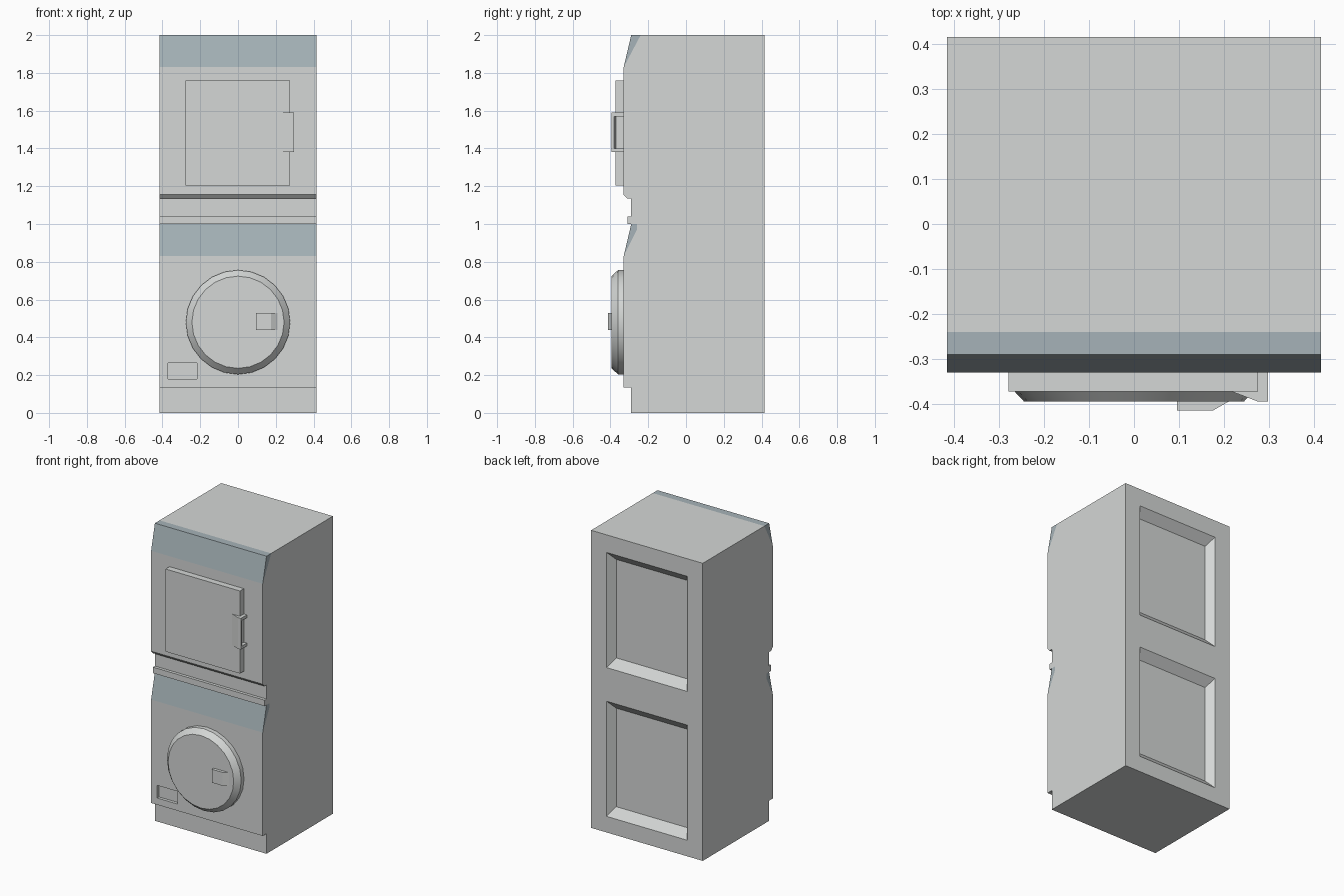
import bpy, bmesh, math

if "Cube" in bpy.data.objects:
    bpy.data.objects.remove(bpy.data.objects["Cube"])

def material(name, rgb):
    m = bpy.data.materials.new(name)
    m.diffuse_color = (*rgb, 1)
    m.use_nodes = True
    m.node_tree.nodes["Principled BSDF"].inputs["Base Color"].default_value = m.diffuse_color
    return m

GREY = material("light_grey_metal", (0.66, 0.68, 0.67))
BLUE = material("blue_grey_panel", (0.38, 0.45, 0.48))

def loft(name, a, b, mat):
    """Solid between two matching rings of points."""
    bm = bmesh.new()
    ra = [bm.verts.new(p) for p in a]
    rb = [bm.verts.new(p) for p in b]
    bm.faces.new(ra)
    bm.faces.new(rb[::-1])
    n = len(a)
    for i in range(n):
        j = (i + 1) % n
        bm.faces.new((ra[j], ra[i], rb[i], rb[j]))
    bmesh.ops.recalc_face_normals(bm, faces=bm.faces)
    me = bpy.data.meshes.new(name)
    bm.to_mesh(me)
    bm.free()
    me.materials.append(mat)
    ob = bpy.data.objects.new(name, me)
    bpy.context.collection.objects.link(ob)
    return ob

def side_prism(name, yz, x0, x1, mat):
    return loft(name, [(x0, y, z) for y, z in yz], [(x1, y, z) for y, z in yz], mat)

def plan_prism(name, xy, z0, z1, mat):
    return loft(name, [(x, y, z0) for x, y in xy], [(x, y, z1) for x, y in xy], mat)

def rect(x0, x1, z0, z1, y):
    return [(x0, y, z0), (x1, y, z0), (x1, y, z1), (x0, y, z1)]

def cut(target, cutter):
    cutter.hide_render = True
    mod = target.modifiers.new("cut", 'BOOLEAN')
    mod.operation = 'DIFFERENCE'
    mod.solver = 'EXACT'
    mod.object = cutter
    bpy.context.view_layer.objects.active = target
    bpy.ops.object.modifier_apply(modifier=mod.name)
    bpy.data.objects.remove(cutter)

W = 0.415
# Stacked cabinet: one side profile with kick recess, slopes and middle groove
body = side_prism("cabinet", [
    (0.415, 0), (-0.29, 0), (-0.29, 0.135), (-0.33, 0.135), (-0.33, 0.83),
    (-0.26, 0.97), (-0.26, 1.0), (-0.31, 1.0), (-0.31, 1.04), (-0.29, 1.04),
    (-0.29, 1.135), (-0.312, 1.135), (-0.33, 1.155), (-0.33, 1.83),
    (-0.24, 2.0), (0.415, 2.0)], -W, W, GREY)

# Recessed back panels with sloped borders
for z0, z1 in ((0.108, 0.882), (1.108, 1.882)):
    dx, dz, d = 0.037, 0.056, 0.05
    cut(body, loft("back_cutter",
        rect(-0.30 - dx, 0.30 + dx, z0 - dz, z1 + dz, 0.415 + d),
        rect(-0.30 + dx, 0.30 - dx, z0 + dz, z1 - dz, 0.415 - d), GREY))

# Small recessed filter hatch
cut(body, loft("hatch_cutter", rect(-0.37, -0.218, 0.18, 0.265, -0.40),
               rect(-0.37, -0.218, 0.18, 0.265, -0.31), GREY))

# Sloped control panels
side_prism("lower_control_panel",
           [(-0.33, 0.83), (-0.29, 1.0), (-0.26, 1.0), (-0.26, 0.97)], -W, W, BLUE)
side_prism("upper_control_panel",
           [(-0.33, 1.83), (-0.29, 2.0), (-0.24, 2.0)], -W, W, BLUE)

# Square upper door
loft("upper_door", rect(-0.278, 0.275, 1.205, 1.76, -0.372),
     rect(-0.278, 0.275, 1.205, 1.76, -0.33), GREY)

# Upper handle: grip plate with end caps, open to the right
plan_prism("upper_handle_grip", [(0.215, -0.371), (0.275, -0.394), (0.297, -0.394),
           (0.297, -0.38), (0.274, -0.371)], 1.40, 1.57, GREY)
for z in (1.38, 1.57):
    plan_prism("upper_handle_cap", [(0.215, -0.371), (0.275, -0.394), (0.297, -0.394),
               (0.297, -0.33), (0.274, -0.33), (0.274, -0.371)], z, z + 0.02, GREY)

# Round lower door: straight rim, then a cone to the flat front
def ring(r, y, n=24):
    return [(r * math.cos(2 * math.pi * i / n), y, 0.48 + r * math.sin(2 * math.pi * i / n))
            for i in range(n)]

for name, a, b in (("round_door_rim", ring(0.276, -0.33), ring(0.276, -0.36)),
                   ("round_door_front", ring(0.276, -0.36), ring(0.244, -0.394))):
    ob = loft(name, a, b, GREY)
    bpy.ops.object.select_all(action='DESELECT')
    ob.select_set(True)
    bpy.context.view_layer.objects.active = ob
    bpy.ops.object.shade_smooth_by_angle(angle=math.radians(30))

# Lower door handle
plan_prism("lower_handle", [(0.095, -0.39), (0.095, -0.414), (0.175, -0.414),
           (0.21, -0.394), (0.21, -0.39)], 0.44, 0.53, GREY)
